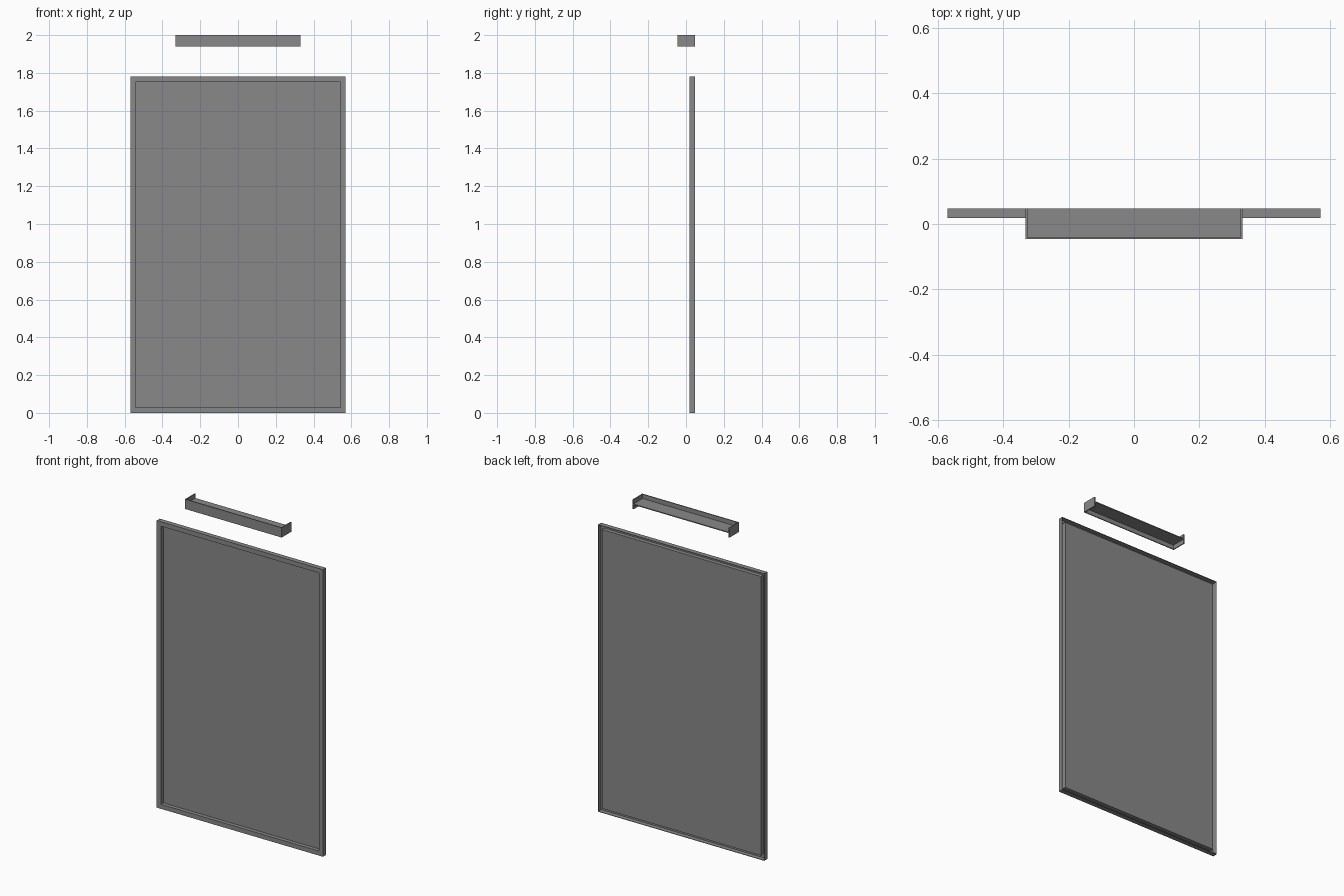
import bpy
import bmesh

cube = bpy.data.objects.get("Cube")
if cube:
    bpy.data.objects.remove(cube)

grey = bpy.data.materials.new("mid grey")
grey.use_nodes = True
colour = (0.25, 0.25, 0.25, 1)
grey.diffuse_color = colour
grey.node_tree.nodes["Principled BSDF"].inputs["Base Color"].default_value = colour


def finish(bm, name):
    bmesh.ops.recalc_face_normals(bm, faces=bm.faces)
    mesh = bpy.data.meshes.new(name)
    bm.to_mesh(mesh)
    bm.free()
    mesh.materials.append(grey)
    obj = bpy.data.objects.new(name, mesh)
    bpy.context.collection.objects.link(obj)
    return obj


def nested_rectangles(name, half_width, height, profile):
    """Bridge rectangles given as (inset, depth), then cap both ends."""
    bm = bmesh.new()
    loops = []
    for inset, y in profile:
        x, low, high = half_width - inset, inset, height - inset
        corners = [(-x, y, low), (x, y, low), (x, y, high), (-x, y, high)]
        loops.append([bm.verts.new(c) for c in corners])
    for a, b in zip(loops, loops[1:]):
        for i in range(4):
            j = (i + 1) % 4
            bm.faces.new((a[i], a[j], b[j], b[i]))
    bm.faces.new(loops[0])
    bm.faces.new(loops[-1])
    return finish(bm, name)


def box(name, low, high):
    bm = bmesh.new()
    bmesh.ops.create_cube(bm, size=1)
    for v in bm.verts:
        v.co = [(a + b) / 2 + c * (b - a) for a, b, c in zip(low, high, v.co)]
    return finish(bm, name)


# Board: recessed front panel, raised border, hollow groove behind the border
FRONT, BACK, WALL = 0.018, 0.048, 0.003
BORDER = 0.028
nested_rectangles("framed_board", 0.57, 1.78, [
    (BORDER, BACK - 2 * WALL),
    (BORDER, FRONT),
    (0, FRONT),
    (0, BACK),
    (WALL, BACK),
    (WALL, FRONT + WALL),
    (BORDER - WALL, FRONT + WALL),
    (BORDER - WALL, BACK - WALL),
])

# Overhead light housing: front plate, two end plates and a shelf between them
HALF, NEAR, BASE, TOP, PLATE = 0.332, -0.046, 1.94, 2.0, 0.006
box("housing_front", (-HALF, NEAR, BASE), (HALF, NEAR + PLATE, TOP))
for side, name in ((-1, "housing_right_end"), (1, "housing_left_end")):
    x = sorted((side * HALF, side * (HALF - PLATE)))
    box(name, (x[0], NEAR + PLATE, BASE), (x[1], BACK, TOP))
middle = (BASE + TOP) / 2
box("housing_shelf", (PLATE - HALF, NEAR + PLATE, middle - PLATE / 2),
    (HALF - PLATE, BACK, middle + PLATE / 2))
